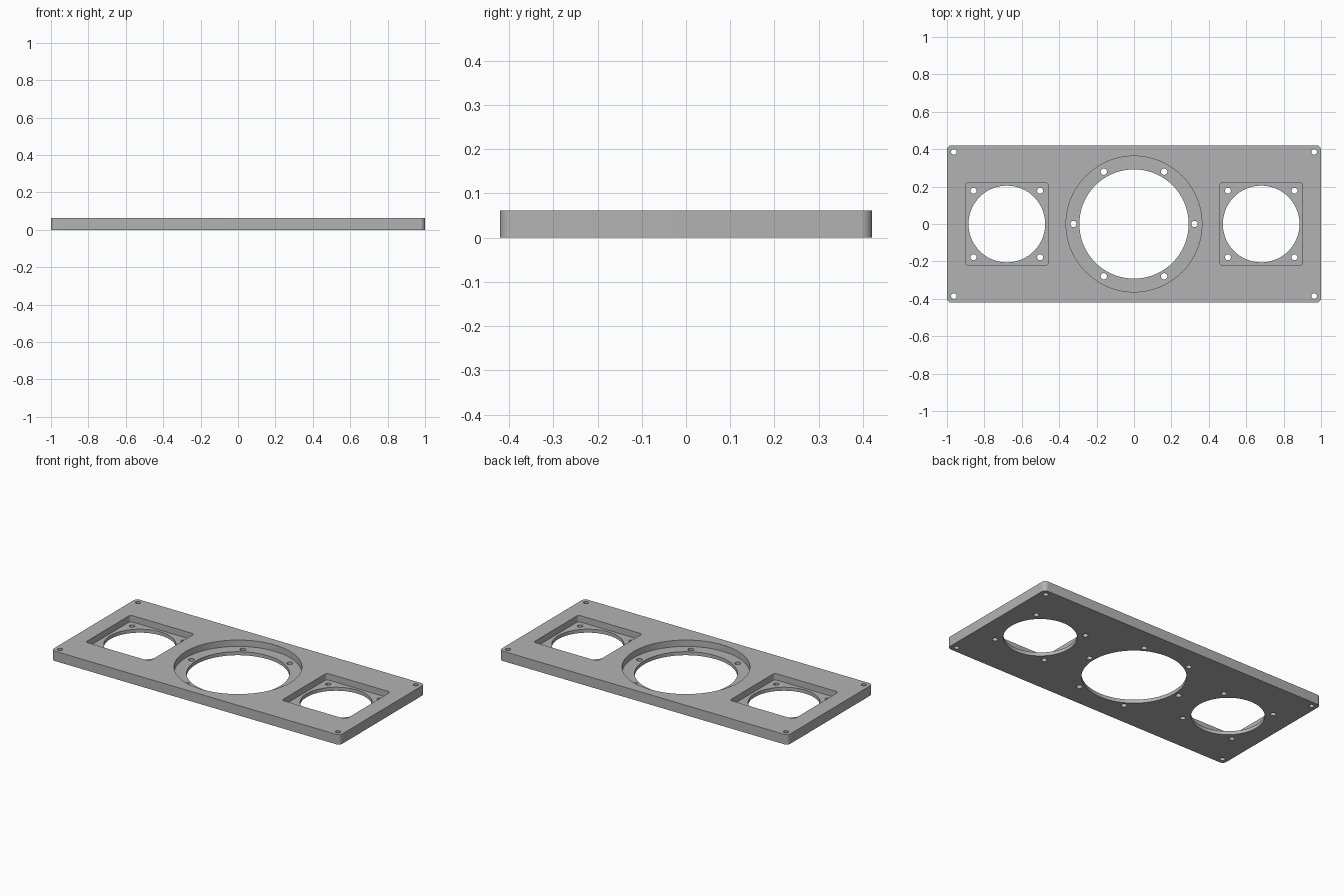
import bpy, bmesh, math

cube = bpy.data.objects.get("Cube")
if cube:
    bpy.data.objects.remove(cube, do_unlink=True)

HALF_X, HALF_Y, THICK = 1.0, 0.421, 0.062
FLOOR = 0.022          # height of the recess floors
SIDE_X = 0.68          # centre of each side opening
BOLT = 0.178           # bolt offset around the side openings

grey = bpy.data.materials.new("grey")
grey.use_nodes = True
colour = (0.45, 0.45, 0.45, 1)
grey.diffuse_color = colour
grey.node_tree.nodes["Principled BSDF"].inputs["Base Color"].default_value = colour


def circle(x, y, r, n):
    return [(x + r * math.cos(math.tau * i / n), y + r * math.sin(math.tau * i / n))
            for i in range(n)]


def rounded_rect(x, y, hx, hy, r, steps=8):
    points = []
    for k, (sx, sy) in enumerate([(1, 1), (-1, 1), (-1, -1), (1, -1)]):
        for i in range(steps + 1):
            a = (k + i / steps) * math.pi / 2
            points.append((x + sx * (hx - r) + r * math.cos(a),
                           y + sy * (hy - r) + r * math.sin(a)))
    return points


def prisms(name, outlines, z0, z1):
    """One object made of upright prisms, one for each outline."""
    bm = bmesh.new()
    for outline in outlines:
        low = [bm.verts.new((x, y, z0)) for x, y in outline]
        high = [bm.verts.new((x, y, z1)) for x, y in outline]
        bm.faces.new(low[::-1])
        bm.faces.new(high)
        for i in range(len(low)):
            j = (i + 1) % len(low)
            bm.faces.new((low[i], low[j], high[j], high[i]))
    mesh = bpy.data.meshes.new(name)
    bm.to_mesh(mesh)
    bm.free()
    obj = bpy.data.objects.new(name, mesh)
    bpy.context.collection.objects.link(obj)
    return obj


# Plate with rounded corners
plate = prisms("mounting_plate", [rounded_rect(0, 0, HALF_X, HALF_Y, 0.026)], 0, THICK)
plate.data.materials.append(grey)

# Stepped recesses: one round, two square
recesses = [circle(0, 0, 0.363, 96)]
# Through holes: main opening and its ring of six bolts
holes = [circle(0, 0, 0.292, 96)]
for i in range(6):
    a = i * math.tau / 6
    holes.append(circle(0.323 * math.cos(a), 0.323 * math.sin(a), 0.017, 24))

for side in (-1, 1):
    x = side * SIDE_X
    recesses.append(rounded_rect(x, 0, 0.222, 0.222, 0.02))
    holes.append(circle(x, 0, 0.205, 72))
    for sy in (-1, 1):
        # Bolts around the side opening, then the plate corner
        for sx in (-1, 1):
            holes.append(circle(x + sx * BOLT, sy * BOLT, 0.016, 24))
        holes.append(circle(side * 0.963, sy * 0.385, 0.015, 24))

cutters = [prisms("recess_cutter", recesses, FLOOR, THICK + 0.1),
           prisms("hole_cutter", holes, -0.1, THICK + 0.2)]

# Cut the plate, then drop the cutters
bpy.ops.object.select_all(action='DESELECT')
plate.select_set(True)
bpy.context.view_layer.objects.active = plate
for cutter in cutters:
    cutter.hide_render = True
    mod = plate.modifiers.new(cutter.name, 'BOOLEAN')
    mod.operation = 'DIFFERENCE'
    mod.solver = 'EXACT'
    mod.object = cutter
    bpy.ops.object.modifier_apply(modifier=mod.name)
    bpy.data.objects.remove(cutter, do_unlink=True)

bpy.ops.object.shade_smooth_by_angle(angle=math.radians(30))
